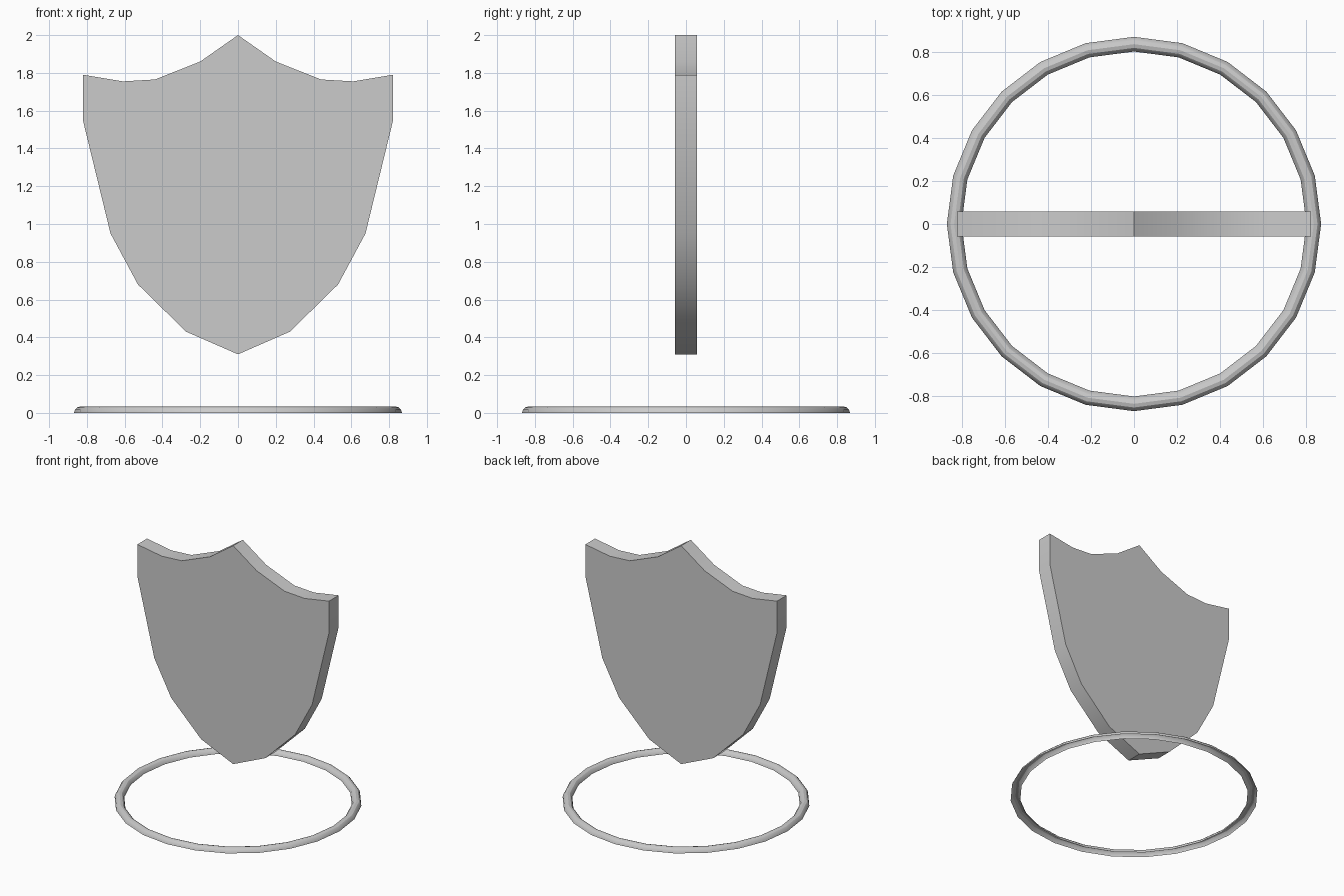
import bpy, bmesh
from math import sin, cos, pi, radians

if "Cube" in bpy.data.objects:
    bpy.data.objects.remove(bpy.data.objects["Cube"])


def finish(bm, name):
    mesh = bpy.data.meshes.new(name)
    bm.to_mesh(mesh)
    bm.free()
    obj = bpy.data.objects.new(name, mesh)
    bpy.context.collection.objects.link(obj)
    bpy.ops.object.select_all(action='DESELECT')
    obj.select_set(True)
    bpy.context.view_layer.objects.active = obj
    bpy.ops.object.shade_smooth_by_angle(angle=radians(30))
    return obj


# Shield: half outline mirrored across x, extruded through its thickness
half = [(0, 2.0), (0.2, 1.86), (0.44, 1.765), (0.61, 1.755), (0.82, 1.79),
        (0.82, 1.545), (0.675, 0.95), (0.53, 0.68), (0.275, 0.43), (0, 0.31)]
outline = half + [(-x, z) for x, z in half[-2:0:-1]]
depth = 0.118
bm = bmesh.new()
face = bm.faces.new([bm.verts.new((x, -depth / 2, z)) for x, z in outline])
ext = bmesh.ops.extrude_face_region(bm, geom=[face], use_keep_orig=True)
bmesh.ops.translate(bm, vec=(0, depth, 0),
                    verts=[g for g in ext['geom'] if isinstance(g, bmesh.types.BMVert)])
bmesh.ops.recalc_face_normals(bm, faces=bm.faces)
finish(bm, "shield")

# Ground ring: open half-round section swept around 24 sides
SIDES, STEPS, MAJOR, MINOR = 24, 6, 0.834, 0.034
bm = bmesh.new()
rings = []
for i in range(SIDES):
    a = 2 * pi * i / SIDES
    section = []
    for j in range(STEPS + 1):
        t = pi * j / STEPS
        r = MAJOR + MINOR * cos(t)
        section.append(bm.verts.new((r * cos(a), r * sin(a), MINOR * sin(t))))
    rings.append(section)
for i in range(SIDES):
    p, q = rings[i], rings[(i + 1) % SIDES]
    for j in range(STEPS):
        bm.faces.new((p[j], q[j], q[j + 1], p[j + 1]))
finish(bm, "ground_ring")
